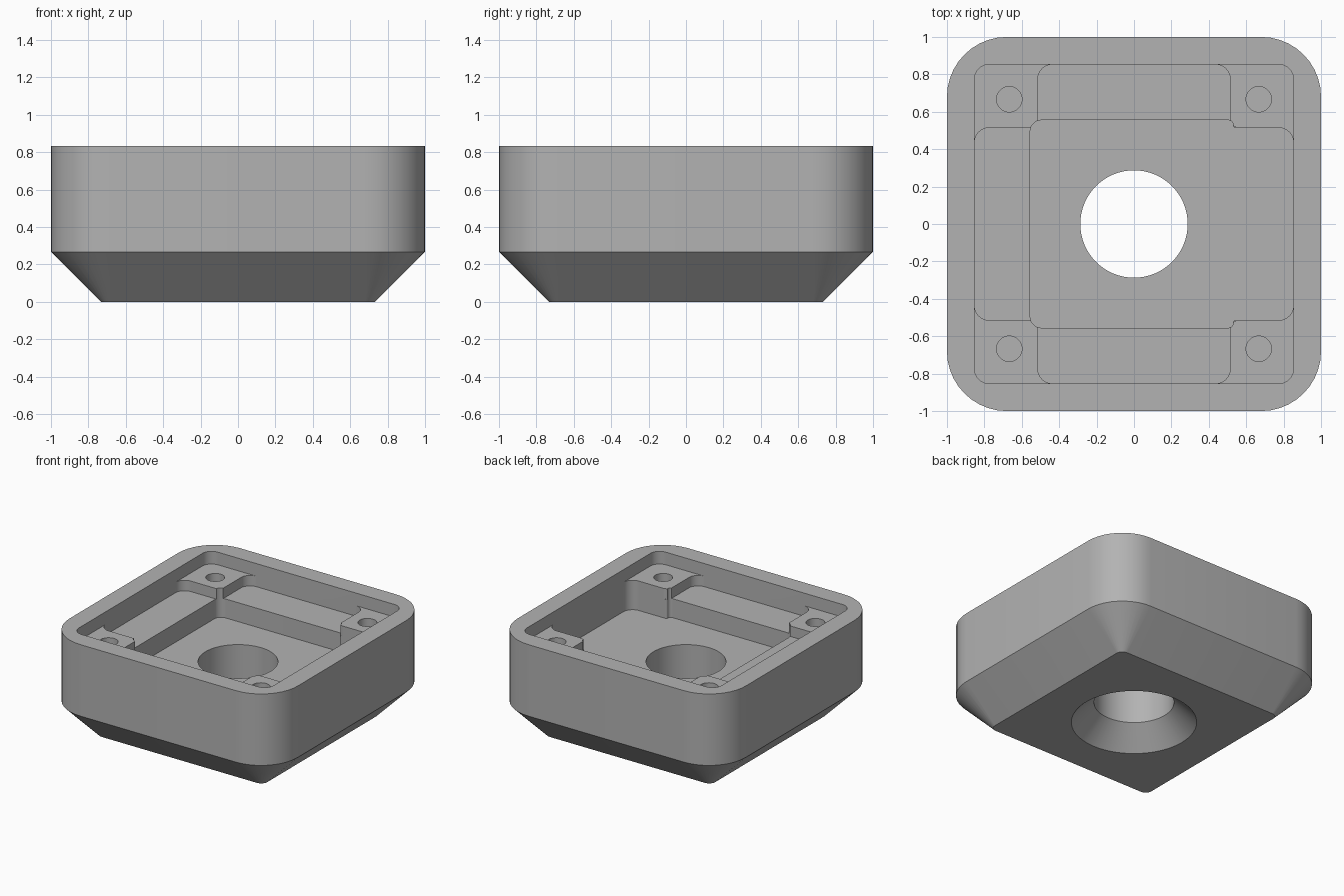
import bpy, bmesh, math
from mathutils import Vector

cube = bpy.data.objects.get("Cube")
if cube:
    bpy.data.objects.remove(cube, do_unlink=True)

grey = bpy.data.materials.new("plain grey")
grey.use_nodes = True
GREY = (0.45, 0.45, 0.45, 1)
grey.diffuse_color = GREY
grey.node_tree.nodes["Principled BSDF"].inputs["Base Color"].default_value = GREY


def fillet(corners, steps=10):
    """Round the right-angled corners (x, y, radius) of an outline."""
    ring = []
    for i, (x, y, r) in enumerate(corners):
        p = Vector((x, y))
        a = (Vector(corners[i - 1][:2]) - p).normalized()
        b = (Vector(corners[(i + 1) % len(corners)][:2]) - p).normalized()
        for k in range(steps + 1):
            t = math.pi / 2 * k / steps
            ring.append(p + r * (a + b) - r * (math.cos(t) * b + math.sin(t) * a))
    return ring


def square(h, r):
    return fillet([(-h, -h, r), (h, -h, r), (h, h, r), (-h, h, r)])


def circle(r, x=0, y=0, n=64):
    return [Vector((x + r * math.cos(2 * math.pi * k / n),
                    y + r * math.sin(2 * math.pi * k / n))) for k in range(n)]


def loft(name, layers):
    """Closed solid through (outline, z) layers."""
    bm = bmesh.new()
    rings = [[bm.verts.new((p.x, p.y, z)) for p in outline] for outline, z in layers]
    bm.faces.new(rings[0][::-1])
    bm.faces.new(rings[-1])
    for low, high in zip(rings, rings[1:]):
        n = len(low)
        for i in range(n):
            j = (i + 1) % n
            bm.faces.new((low[i], low[j], high[j], high[i]))
    bmesh.ops.recalc_face_normals(bm, faces=bm.faces)
    mesh = bpy.data.meshes.new(name)
    bm.to_mesh(mesh)
    bm.free()
    mesh.materials.append(grey)
    obj = bpy.data.objects.new(name, mesh)
    bpy.context.collection.objects.link(obj)
    return obj


# Outer block with a chamfered underside
TOP, ABOVE = 0.833, 1.0
housing = loft("housing", [(square(0.733, 0.053), 0), (square(1, 0.32), 0.267),
                           (square(1, 0.32), TOP)])

# Pocket down to the corner pads
W, P, F = 0.853, 0.515, 0.555
cutters = [loft("pocket_cutter", [(square(W, 0.08), 0.733), (square(W, 0.08), ABOVE)])]

# Cross-shaped step between the pads
quarter = [(W, P, 0.08), (P, P, 0.045), (P, W, 0.08)]
cross = []
for turn in range(4):
    for x, y, r in quarter:
        for _ in range(turn):
            x, y = -y, x
        cross.append((x, y, r))
cross = fillet(cross)
cutters.append(loft("step_cutter", [(cross, 0.65), (cross, ABOVE)]))

# Deep floor, running out to the wall on one side
half = [(W, P, 0.08), (0.53, P, 0.01), (0.53, F, 0.025), (-F, F, 0.06)]
floor = fillet(half + [(x, -y, r) for x, y, r in reversed(half)])
cutters.append(loft("floor_cutter", [(floor, 0.5), (floor, ABOVE)]))

# Countersunk centre hole
cutters.append(loft("centre_hole_cutter", [(circle(0.5), -0.05), (circle(0.287), 0.163),
                                           (circle(0.287), ABOVE)]))

# Blind screw holes in the pads
for sx in (-1, 1):
    for sy in (-1, 1):
        hole = circle(0.068, 0.667 * sx, 0.667 * sy, 32)
        cutters.append(loft("screw_hole_cutter", [(hole, 0.4), (hole, ABOVE)]))

for cutter in cutters:
    cutter.hide_render = True
    cutter.hide_viewport = True
    cut = housing.modifiers.new(cutter.name, "BOOLEAN")
    cut.operation = "DIFFERENCE"
    cut.solver = "EXACT"
    cut.object = cutter

# Apply the cuts, drop the cutters and shade smooth between sharp edges
bpy.context.view_layer.update()
result = bpy.data.meshes.new_from_object(
    housing.evaluated_get(bpy.context.evaluated_depsgraph_get()))
housing.modifiers.clear()
housing.data = result
for cutter in cutters:
    bpy.data.objects.remove(cutter, do_unlink=True)
bpy.ops.object.select_all(action="DESELECT")
housing.select_set(True)
bpy.context.view_layer.objects.active = housing
bpy.ops.object.shade_smooth_by_angle(angle=math.radians(30))
